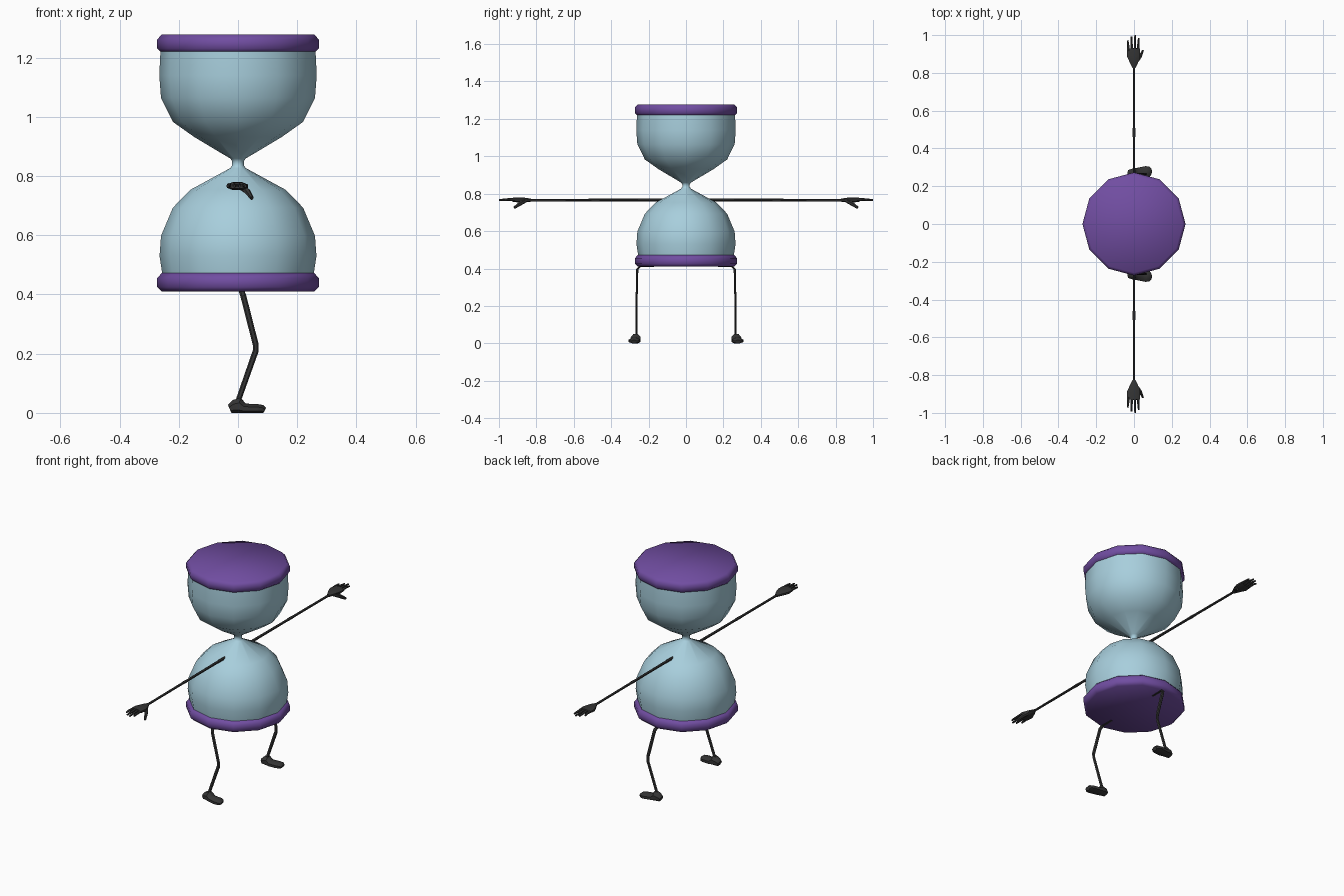
import bpy, bmesh, math
from mathutils import Vector

if "Cube" in bpy.data.objects:
    bpy.data.objects.remove(bpy.data.objects["Cube"])


def material(name, rgb):
    m = bpy.data.materials.new(name)
    m.diffuse_color = (*rgb, 1)
    m.use_nodes = True
    m.node_tree.nodes["Principled BSDF"].inputs["Base Color"].default_value = m.diffuse_color
    return m


PURPLE = material("purple rim", (0.165, 0.075, 0.36))
GLASS = material("pale blue glass", (0.39, 0.62, 0.72))
DARK = material("charcoal limbs", (0.035, 0.035, 0.035))


def finish(name, bm, mat, angle=40, mirror=False):
    bmesh.ops.recalc_face_normals(bm, faces=bm.faces)
    me = bpy.data.meshes.new(name)
    bm.to_mesh(me)
    bm.free()
    me.materials.append(mat)
    ob = bpy.data.objects.new(name, me)
    bpy.context.collection.objects.link(ob)
    bpy.context.view_layer.objects.active = ob
    ob.select_set(True)
    bpy.ops.object.shade_smooth_by_angle(angle=math.radians(angle))
    ob.select_set(False)
    if mirror:
        mod = ob.modifiers.new("mirror", 'MIRROR')
        mod.use_axis = (False, True, False)
    return ob


def skin(bm, rings):
    """Bridge vertex rings and close both ends."""
    n = len(rings[0])
    for a, b in zip(rings, rings[1:]):
        for i in range(n):
            j = (i + 1) % n
            bm.faces.new((a[i], a[j], b[j], b[i]))
    bm.faces.new(rings[0])
    bm.faces.new(rings[-1])


def lathe(name, profile, mat, sides=12, angle=40):
    bm = bmesh.new()
    rings = [[bm.verts.new((r * math.cos(2 * math.pi * i / sides),
                            r * math.sin(2 * math.pi * i / sides), z))
              for i in range(sides)] for r, z in profile]
    skin(bm, rings)
    return finish(name, bm, mat, angle)


def tube(bm, pts, ref, sides=6):
    """Tube through (x, y, z, half_u, half_v); u = ref x direction."""
    c = [Vector(p[:3]) for p in pts]
    ref = Vector(ref)
    rings = []
    for i, p in enumerate(pts):
        t = (c[min(i + 1, len(c) - 1)] - c[max(i - 1, 0)]).normalized()
        u = ref.cross(t).normalized()
        v = t.cross(u)
        ring = []
        for k in range(sides):
            a = 2 * math.pi * (k + 0.5) / sides
            q = c[i] + u * p[3] * math.cos(a) + v * p[4] * math.sin(a)
            q.z = max(q.z, 0)  # flat soles
            ring.append(bm.verts.new(q))
        rings.append(ring)
    skin(bm, rings)


# Hourglass bulbs and neck
lathe("glass_body", [
    (0.255, 0.465), (0.265, 0.53), (0.26, 0.598), (0.22, 0.693),
    (0.162, 0.753), (0.026, 0.827), (0.02, 0.836), (0.02, 0.85),
    (0.026, 0.859), (0.148, 0.932), (0.22, 0.983), (0.26, 1.064),
    (0.266, 1.14), (0.262, 1.22)], GLASS, angle=50)

# End caps
for name, z in (("bottom_cap", 0.41), ("top_cap", 1.216)):
    lathe(name, [(0.258, z), (0.273, z + 0.015), (0.273, z + 0.045),
                 (0.258, z + 0.062)], PURPLE, angle=50)

# Arms
bm = bmesh.new()
tube(bm, [(0, 0.1, 0.767, 0.008, 0.008), (0, 0.45, 0.766, 0.007, 0.007),
          (0, 0.48, 0.766, 0.009, 0.008), (0, 0.52, 0.766, 0.007, 0.007),
          (0, 0.84, 0.765, 0.007, 0.006)], (0, 0, 1))
finish("arms", bm, DARK, mirror=True)

# Hands: palm, four fingers, drooping thumb
bm = bmesh.new()
tube(bm, [(0, 0.825, 0.765, 0.008, 0.008), (0, 0.855, 0.766, 0.024, 0.013),
          (-0.002, 0.89, 0.766, 0.038, 0.015),
          (-0.003, 0.93, 0.768, 0.036, 0.011)], (0, 0, 1), 8)
for x0, x1, tip in ((-0.029, -0.034, 0.972), (-0.012, -0.013, 0.993),
                    (0.005, 0.006, 1.0), (0.021, 0.025, 0.985)):
    tube(bm, [(x0, 0.915, 0.768, 0.008, 0.008),
              ((x0 + x1) / 2, 0.95, 0.769, 0.007, 0.007),
              (x1, tip, 0.766, 0.005, 0.005)], (0, 0, 1))
tube(bm, [(0.012, 0.86, 0.763, 0.012, 0.012),
          (0.032, 0.885, 0.748, 0.010, 0.011),
          (0.047, 0.918, 0.725, 0.006, 0.007)], (0, 0, 1))
finish("hands", bm, DARK, mirror=True)

# Legs: short hip under the cap, bent knee
bm = bmesh.new()
tube(bm, [(0.012, 0.17, 0.414, 0.006, 0.01), (0.012, 0.245, 0.412, 0.006, 0.01),
          (0.018, 0.261, 0.395, 0.007, 0.01), (0.06, 0.264, 0.23, 0.006, 0.010),
          (0.06, 0.264, 0.21, 0.006, 0.010), (0.002, 0.265, 0.045, 0.007, 0.009)],
     (1, 0, 0))
finish("legs", bm, DARK, mirror=True)

# Feet: heel rising to the ankle, low rounded toe
bm = bmesh.new()
tube(bm, [(-0.028, 0.268, 0.013, 0.018, 0.017), (-0.012, 0.268, 0.02, 0.026, 0.026),
          (0.004, 0.269, 0.022, 0.028, 0.032), (0.022, 0.27, 0.014, 0.03, 0.019),
          (0.065, 0.276, 0.013, 0.033, 0.018), (0.082, 0.278, 0.012, 0.028, 0.016),
          (0.09, 0.278, 0.008, 0.017, 0.011)], (0, 0, 1), 8)
finish("feet", bm, DARK, mirror=True)
